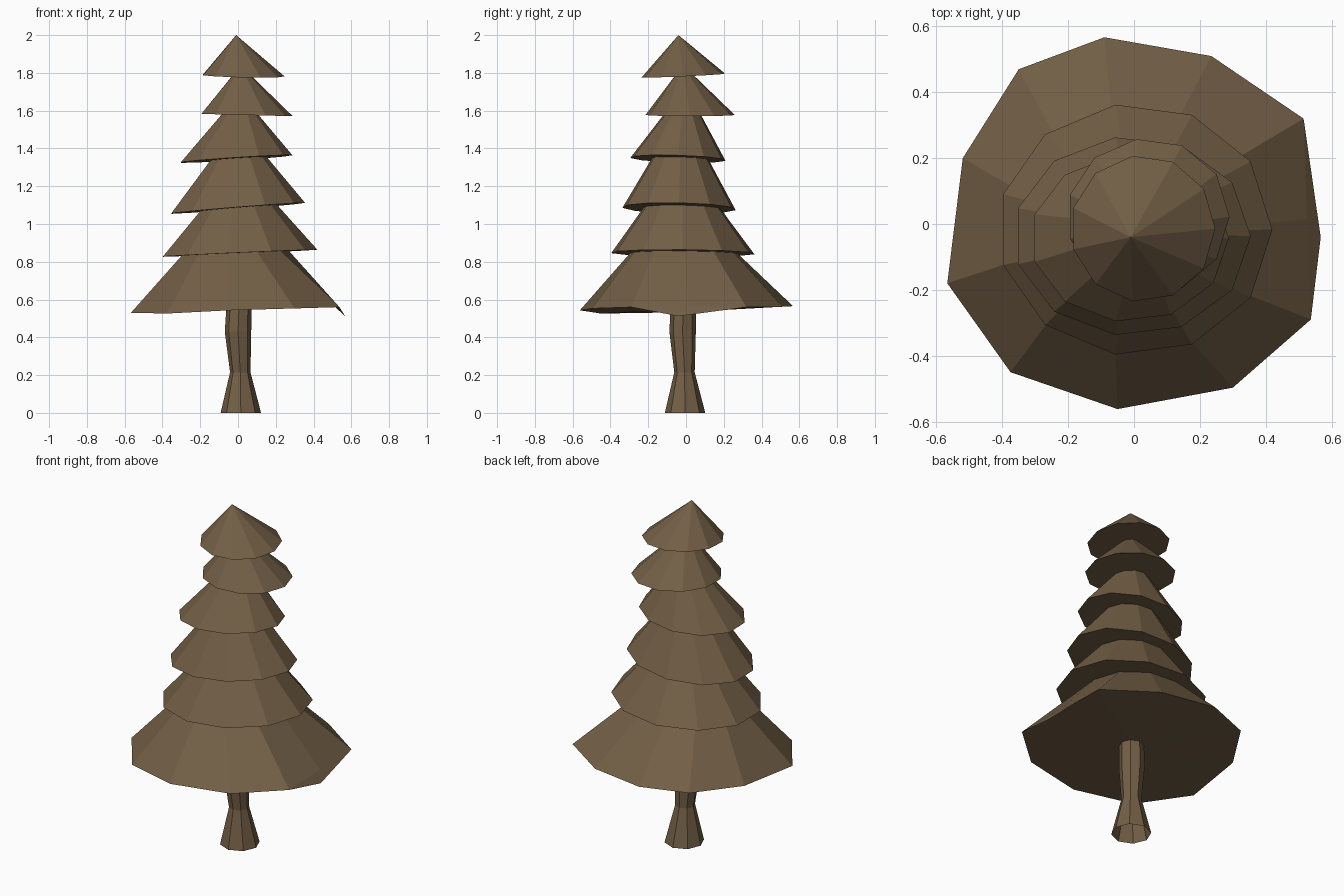
import bpy
from math import sin, cos, tau

if "Cube" in bpy.data.objects:
    bpy.data.objects.remove(bpy.data.objects["Cube"])

bark = bpy.data.materials.new("brown")
bark.diffuse_color = (0.17, 0.114, 0.061, 1)
bark.use_nodes = True
bark.node_tree.nodes["Principled BSDF"].inputs["Base Color"].default_value = bark.diffuse_color


def make_object(name, verts, faces):
    mesh = bpy.data.meshes.new(name)
    mesh.from_pydata(verts, [], faces)
    mesh.materials.append(bark)
    obj = bpy.data.objects.new(name, mesh)
    bpy.context.collection.objects.link(obj)
    return obj


def ring(cx, cy, rx, ry, z, tilt_x=0.0, tilt_y=0.0, n=11, start=0.0):
    """Closed ring of n points lying on a slightly tilted plane."""
    pts = []
    for i in range(n):
        a = start + tau * i / n
        x, y = cx + rx * cos(a), cy + ry * sin(a)
        pts.append((x, y, z + tilt_x * x + tilt_y * y))
    return pts


def loft(name, rings, bottom=None, top=None):
    """Skin the rings with quads; close the ends with fans to a point."""
    n = len(rings[0])
    verts = [p for r in rings for p in r]
    faces = []
    for k in range(len(rings) - 1):
        for i in range(n):
            j = (i + 1) % n
            faces.append((k * n + i, k * n + j, (k + 1) * n + j, (k + 1) * n + i))
    if bottom:
        verts.append(bottom)
        faces += [((i + 1) % n, i, len(verts) - 1) for i in range(n)]
    if top:
        verts.append(top)
        base = (len(rings) - 1) * n
        faces += [(base + i, base + (i + 1) % n, len(verts) - 1) for i in range(n)]
    return make_object(name, verts, faces)


# Lowest skirt: irregular rim, the first point lies on the fold of the bent corner
skirt = [(.525, .015, .56), (.515, .32, .56), (.235, .51, .562), (-.09, .567, .565),
         (-.35, .47, .56), (-.52, .20, .545), (-.567, -.18, .53), (-.375, -.45, .526),
         (-.05, -.562, .543), (.30, -.497, .553), (.537, -.29, .56)]

# Upper tiers: neck (cx, cy, r), rim (cx, cy, rx, ry), height, tilt x, tilt y
tiers = [
    ((-.02, -.01, .29), (.003, -.017, .417, .383), .845, .045, -.008),
    ((.00, -.02, .208), (-.006, -.037, .361, .303), 1.083, .08, -.02),
    ((.00, -.03, .152), (-.013, -.043, .301, .255), 1.344, .065, -.03),
    ((.01, -.02, .10), (.043, .022, .247, .238), 1.578, -.025, .0),
    ((.02, -.01, .05), (.027, -.014, .22, .223), 1.787, -.02, .045),
]
rings = [skirt]
for (nx, ny, nr), (cx, cy, rx, ry), z, tx, ty in tiers:
    rings.append(ring(nx, ny, nr, nr, z, tx, ty))
    rings.append(ring(cx, cy, rx, ry, z, tx, ty))
loft("branch_tiers", rings, bottom=(0, 0, .548), top=(-.01, -.04, 2.0))

# Drooping corner folded down from the skirt
make_object("drooping_corner",
            [skirt[10], (.567, -.04, .512), skirt[1], skirt[0]],
            [(0, 1, 3), (3, 1, 2)])

# Trunk: flared foot, narrow waist, slight lean
trunk = [(.015, -.005, .107, 0), (.012, -.008, .054, .215),
         (.0, -.018, .07, .43), (.005, -.015, .067, .55)]
loft("trunk", [ring(x, y, r, r, z, n=8) for x, y, r, z in trunk])
